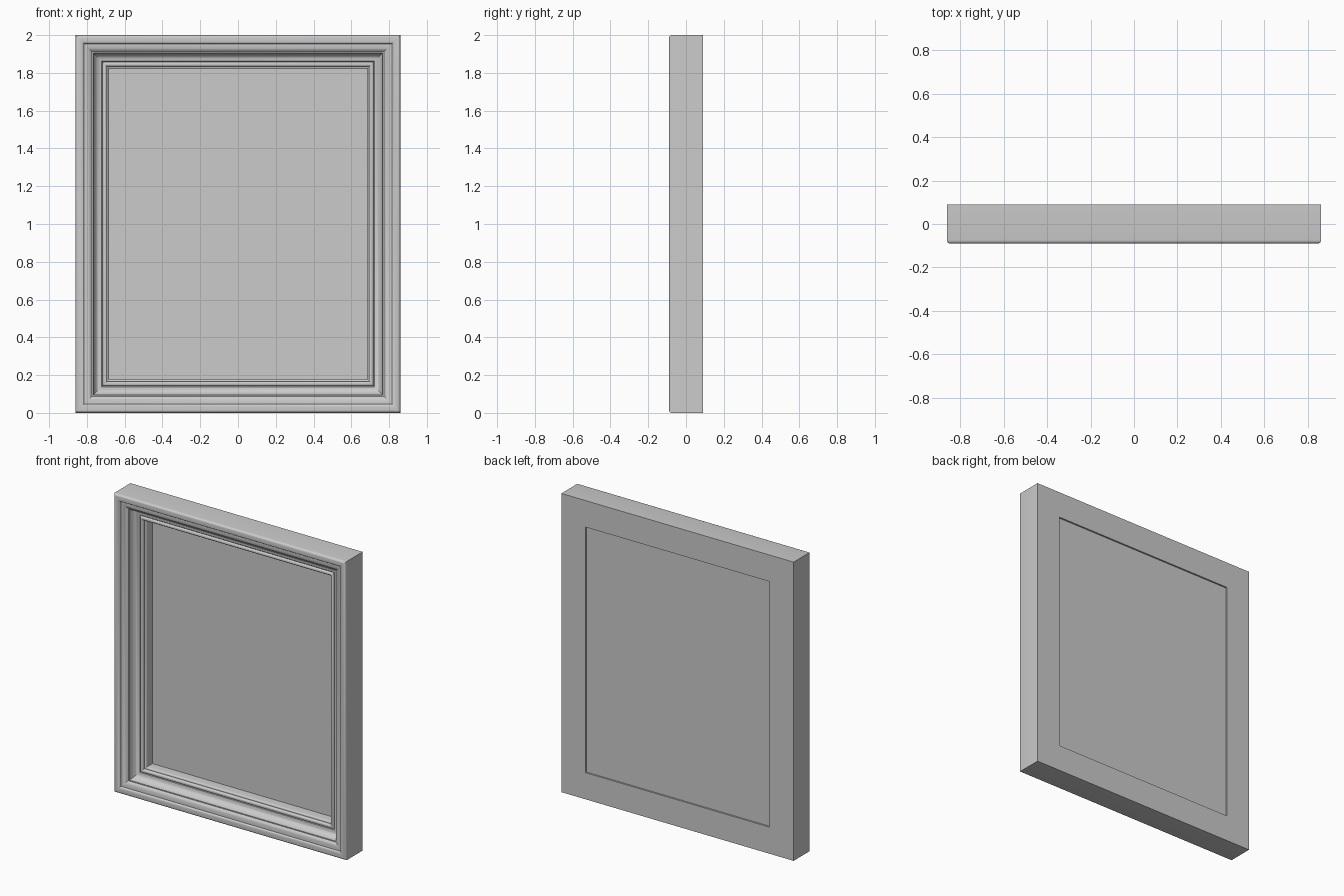
import bpy, bmesh, math

if "Cube" in bpy.data.objects:
    bpy.data.objects.remove(bpy.data.objects["Cube"])

W, H, D = 0.86, 2.0, 0.09   # half width, height, half depth


def arc(cx, cy, rx, ry, a0, a1, n=8):
    """Points on an elliptical arc, as (inset, y)."""
    pts = []
    for i in range(n + 1):
        a = math.radians(a0 + (a1 - a0) * i / n)
        pts.append((cx + rx * math.cos(a), cy + ry * math.sin(a)))
    return pts


# moulding cross-section: inset from the outer edge, depth y
profile = [(0, D)]
profile += arc(0.016, -0.074, 0.016, 0.016, 180, 270, 5)      # outer rounded edge
profile += arc(0.030, -0.076, 0.016, 0.014, 270, 360, 5)      # raised rim
profile += arc(0.048, -0.040, 0.046, 0.036, 270, 330, 6)      # ogee, convex top
profile += arc(0.138, -0.058, 0.044, 0.050, 180, 90, 8)       # ogee, concave foot
profile += [(0.142, -0.004)]
profile += arc(0.154, -0.004, 0.012, 0.012, 180, 360, 8)      # inner bead
profile += arc(0.166, 0.016, 0.012, 0.012, 270, 360, 4)       # step down to the panel
profile += [(0.178, D)]

# frame: profile swept round the rectangle with mitred corners
bm = bmesh.new()
rings = []
for d, y in profile:
    x = W - d
    rings.append([bm.verts.new(c) for c in
                  ((-x, y, d), (x, y, d), (x, y, H - d), (-x, y, H - d))])
for i, ring in enumerate(rings):
    nxt = rings[(i + 1) % len(rings)]
    for k in range(4):
        j = (k + 1) % 4
        bm.faces.new((ring[k], ring[j], nxt[j], nxt[k]))
bmesh.ops.recalc_face_normals(bm, faces=bm.faces)
mesh = bpy.data.meshes.new("frame")
bm.to_mesh(mesh)
bm.free()
frame = bpy.data.objects.new("frame", mesh)
bpy.context.collection.objects.link(frame)
bpy.context.view_layer.objects.active = frame
frame.select_set(True)
bpy.ops.object.shade_smooth_by_angle(angle=math.radians(35))

# backing panel, slightly recessed from the back
bpy.ops.mesh.primitive_cube_add(size=1, location=(0, 0.074, H / 2))
panel = bpy.context.object
panel.name = "backing_panel"
panel.scale = (2 * (W - 0.178), 0.01, H - 2 * 0.178)
